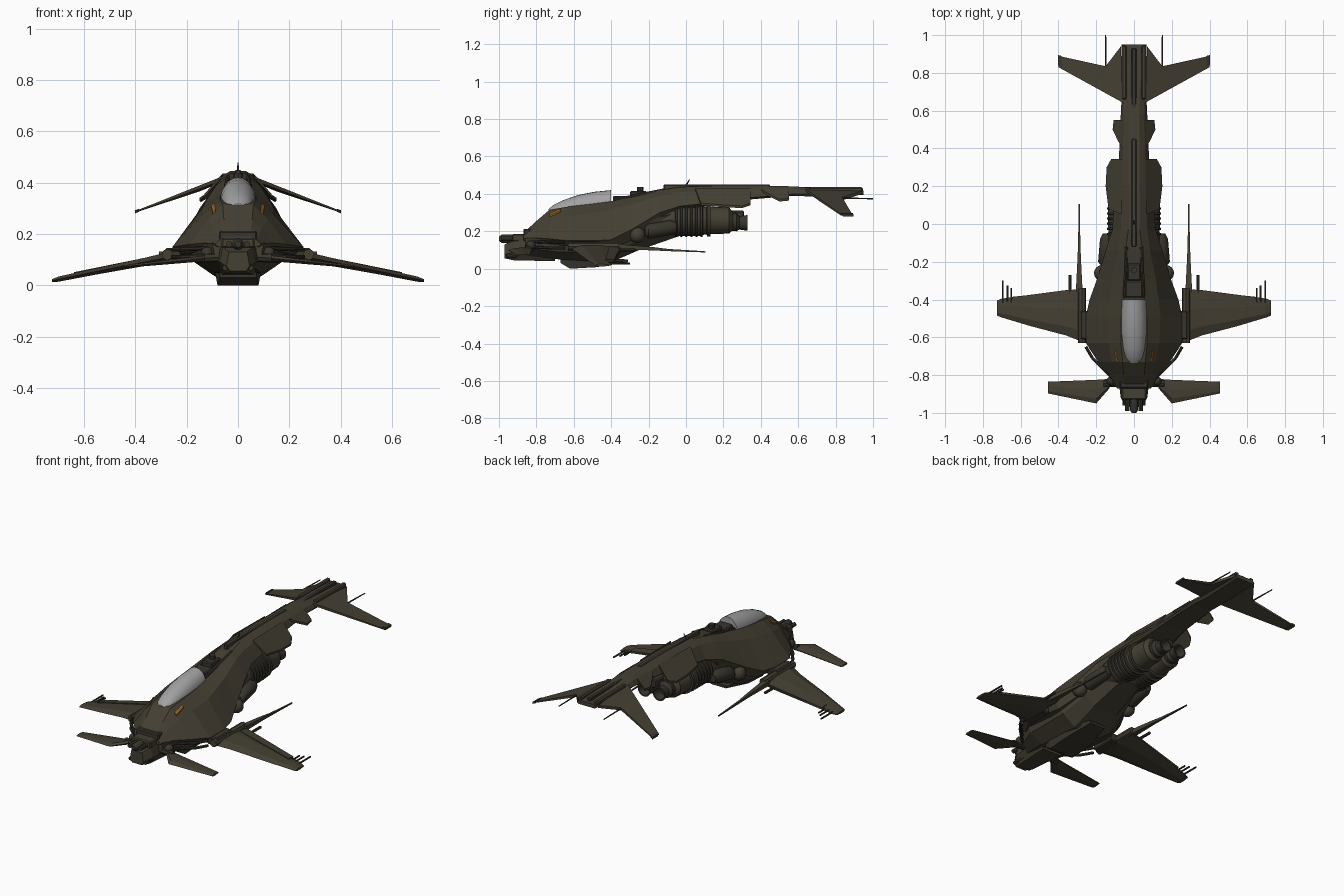
import bpy, bmesh, math
from mathutils import Vector


def mat(name, c):
    m = bpy.data.materials.new(name)
    m.diffuse_color = (*c, 1)
    return m


HULL = mat("olive_hull", (0.058, 0.050, 0.033))
DARK = mat("dark_metal", (0.040, 0.036, 0.027))
GLASS = mat("grey_glass", (0.36, 0.36, 0.36))
ORANGE = mat("orange_mark", (0.30, 0.12, 0.015))


def finish(name, bm, m, mirror=False, smooth=False):
    bmesh.ops.recalc_face_normals(bm, faces=bm.faces)
    me = bpy.data.meshes.new(name)
    bm.to_mesh(me)
    bm.free()
    me.materials.append(m)
    ob = bpy.data.objects.new(name, me)
    bpy.context.collection.objects.link(ob)
    if mirror:
        ob.modifiers.new("mirror", 'MIRROR')
    if smooth:
        bpy.context.view_layer.objects.active = ob
        bpy.ops.object.select_all(action='DESELECT')
        ob.select_set(True)
        bpy.ops.object.shade_smooth_by_angle(angle=math.radians(35))
    return ob


def loft(name, rings, m, mirror=False, smooth=False):
    """Skin a list of equal-length point rings and cap the ends."""
    bm = bmesh.new()
    vs = [[bm.verts.new(p) for p in r] for r in rings]
    n = len(vs[0])
    for a, b in zip(vs, vs[1:]):
        for i in range(n):
            bm.faces.new((a[i], a[(i + 1) % n], b[(i + 1) % n], b[i]))
    bm.faces.new(vs[0])
    bm.faces.new(vs[-1])
    return finish(name, bm, m, mirror, smooth)


def body(name, sections, m):
    """Symmetric fuselage loft from (y, half profile) sections."""
    return loft(name, [[(x, y, z) for x, z in p] + [(-x, y, z) for x, z in reversed(p)]
                       for y, p in sections], m)


def slab(name, pts, t, m=HULL, mirror=True):
    return loft(name, [[(x, y, z + t / 2) for x, y, z in pts],
                       [(x, y, z - t / 2) for x, y, z in pts]], m, mirror)


def tube(name, stations, m=HULL, mirror=False, n=20):
    """Turned part: stations are (x, y, z, radius) along y."""
    rings = [[(x + r * math.cos(2 * math.pi * i / n), y, z + r * math.sin(2 * math.pi * i / n))
              for i in range(n)] for x, y, z, r in stations]
    return loft(name, rings, m, mirror, True)


def rod(name, a, b, r0, r1=None, m=DARK, mirror=True, n=8):
    a, b = Vector(a), Vector(b)
    d = (b - a).normalized()
    u = d.orthogonal().normalized()
    v = d.cross(u)
    rings = [[p + r * (u * math.cos(2 * math.pi * i / n) + v * math.sin(2 * math.pi * i / n))
              for i in range(n)] for p, r in ((a, r0), (b, r0 if r1 is None else r1))]
    return loft(name, rings, m, mirror, True)


def box(name, lo, hi, m=HULL, mirror=False, bevel=0.006):
    (a, b, c), (d, e, f) = lo, hi
    ob = loft(name, [[(a, b, z), (d, b, z), (d, e, z), (a, e, z)] for z in (c, f)], m, mirror)
    bv = ob.modifiers.new("bevel", 'BEVEL')
    bv.width, bv.segments = bevel, 1
    return ob


def ball(name, c, r, m=HULL, mirror=False):
    bm = bmesh.new()
    bmesh.ops.create_uvsphere(bm, u_segments=16, v_segments=10, radius=r)
    bmesh.ops.translate(bm, verts=bm.verts, vec=c)
    return finish(name, bm, m, mirror, True)


def foil(name, st, m=HULL):
    """Wing from (x, y_lead, y_trail, z, thickness) stations."""
    rings = []
    for x, a, b, z, t in st:
        c = b - a
        rings.append([(x, a, z), (x, a + .2 * c, z + t / 2), (x, a + .6 * c, z + t / 2), (x, b, z + t * .12),
                      (x, b, z - t * .12), (x, a + .6 * c, z - t / 2), (x, a + .2 * c, z - t / 2)])
    return loft(name, rings, m, True)


# Armoured upper fuselage and tail boom
H = [(-.87, .05, .19, .075, .175, .09, .16, .15), (-.80, .055, .255, .09, .22, .13, .165, .14),
     (-.73, .06, .315, .115, .26, .19, .16, .13), (-.63, .07, .332, .135, .28, .255, .15, .12),
     (-.49, .07, .348, .14, .30, .255, .15, .11), (-.40, .065, .36, .13, .32, .235, .155, .11),
     (-.29, .05, .385, .115, .345, .195, .21, .15), (-.14, .045, .42, .085, .39, .15, .30, .26),
     (-.03, .03, .437, .07, .41, .115, .335, .32), (.20, .03, .446, .07, .42, .10, .36, .345),
     (.34, .03, .446, .06, .425, .08, .38, .37), (.58, .03, .440, .055, .425, .07, .40, .39),
     (.68, .03, .432, .055, .42, .065, .40, .385), (.95, .05, .418, .06, .412, .065, .402, .395)]
body("fuselage", [(s[0], [(s[1], s[2]), (s[3], s[4]), (s[5], s[6]), (s[5] * .85, s[7])]) for s in H], HULL)

# Lower hull, keel and belly skid
L = [(-.86, .10, .165, .09, .11, .06, .07), (-.68, .19, .15, .17, .09, .09, .05),
     (-.40, .20, .15, .17, .09, .09, .035), (-.25, .17, .24, .14, .15, .08, .10), (-.02, .11, .31, .10, .24, .06, .18)]
body("lower_hull", [(y, [(a, b), (c, d), (e, f)]) for y, a, b, c, d, e, f in L], HULL)
body("belly_skid", [(-.67, [(.07, .05), (.07, .03)]), (-.62, [(.09, .055), (.08, 0)]),
                    (-.48, [(.09, .055), (.08, .008)]), (-.31, [(.06, .05), (.05, .035)])], DARK)

# Canopy
rings = []
for y, w, z0, z1 in [(-.735, .022, .305, .318), (-.71, .045, .31, .340), (-.66, .058, .315, .365),
                     (-.58, .067, .325, .393), (-.49, .069, .335, .411), (-.40, .064, .345, .42)]:
    rings.append([(w * math.cos(math.pi * i / 12), y, z0 + (z1 - z0) * math.sin(math.pi * i / 12)) for i in range(13)])
loft("canopy", rings, GLASS, False, True)

# Machinery behind the canopy, spine and aerial
box("rear_deck", (-.045, -.39, .34), (.045, -.30, .39), DARK)
box("deck_block", (-.035, -.30, .37), (.035, -.21, .415), DARK)
rod("deck_post", (0, -.245, .40), (0, -.245, .437), .018, m=DARK, mirror=False)
rod("deck_pipe", (.05, -.39, .365), (.04, -.12, .42), .009)
box("spine_ridge", (-.012, -.12, .42), (.012, .45, .450), HULL, False, .004)
rod("aerial", (0, -.01, .43), (0, .02, .478), .006, .002, mirror=False)

# Orange markings on the nose flanks
slab("nose_mark", [(.087, -.73, .292), (.099, -.73, .281), (.104, -.67, .307), (.092, -.67, .318)], .008, ORANGE)

# Twin engines with ribs and nozzles
tube("engine", [(.055, -.27, .25, .05), (.055, -.22, .25, .08), (.055, .08, .258, .082),
                (.055, .10, .258, .075), (.055, .23, .258, .07), (.055, .25, .255, .05)], HULL, True)
for i in range(6):
    y = -.06 + i * .027
    tube("engine_rib", [(.055, y, .258, .078), (.055, y + .003, .258, .089),
                        (.055, y + .012, .258, .089), (.055, y + .015, .258, .078)], DARK, True)
tube("engine_collar", [(.055, .11, .258, .07), (.055, .112, .258, .086), (.055, .13, .258, .086), (.055, .132, .258, .07)], DARK, True)
tube("nozzle", [(.05, .23, .25, .045), (.05, .27, .25, .05), (.05, .285, .245, .036), (.05, .33, .245, .042),
                (.05, .33, .245, .034), (.05, .28, .245, .026)], DARK, True)
box("nozzle_strut", (-.02, .2, .26), (.02, .31, .31), DARK)
ball("intake_ball", (.17, -.26, .18), .042, HULL, True)
tube("side_tank", [(.15, -.22, .2, .025), (.15, -.2, .2, .04), (.14, -.08, .22, .04), (.14, -.05, .22, .025)], DARK, True)

# Cowl plates over the engines and boom
slab("engine_cowl", [(.065, .05, .425), (.135, .08, .345), (.15, .20, .335), (.145, .30, .33), (.12, .345, .345), (.06, .345, .425)], .012)
slab("boom_cowl", [(.06, .40, .42), (.085, .44, .395), (.113, .50, .365), (.108, .55, .37), (.06, .55, .42)], .012)

# Main wings, flaps and root joints
foil("main_wing", [(.27, -.625, -.345, .11, .04), (.36, -.59, -.35, .092, .032),
                   (.55, -.54, -.375, .055, .025), (.70, -.495, -.395, .024, .02), (.725, -.485, -.405, .018, .012)])
slab("wing_flap", [(.30, -.41, .116), (.64, -.43, .047), (.64, -.385, .043), (.30, -.35, .110)], .008)
box("wing_root_joint", (.22, -.61, .095), (.285, -.46, .145), DARK, True)
rod("wing_pivot", (.275, -.63, .12), (.275, -.34, .12), .022, m=HULL)
loft("wing_spike", [[(.29 - w, y, z - h), (.29 + w, y, z - h), (.29 + w, y, z + h), (.29 - w, y, z + h)]
                    for y, w, h, z in [(-.36, .018, .014, .117), (-.18, .009, .009, .107), (-.1, .006, .006, .1), (.105, .003, .003, .09)]], HULL, True)
for x, y in ((.65, -.34), (.67, -.325), (.695, -.30)):
    rod("tip_barrel", (x, -.43, .032 - (x - .67) * .2), (x, y, .032 - (x - .67) * .2), .005)
rod("wing_gun", (.34, -.40, .10), (.34, -.27, .10), .008)

# Canards with control struts
foil("canard", [(.13, -.87, -.82, .105, .022), (.20, -.95, -.825, .098, .02), (.455, -.897, -.835, .072, .01)])
rod("canard_axle", (.05, -.845, .11), (.16, -.845, .105), .018)
for dz in (0, .03):
    rod("control_strut", (.255, -.65, .11 + dz), (.22, -.71, .11 + dz), .008)
    rod("control_strut_front", (.22, -.71, .11 + dz), (.11, -.82, .115 + dz), .008)
ball("canard_joint", (.12, -.83, .125), .025, DARK, True)

# Nose turret, gun cluster and sensor
body("nose_turret", [(-.97, [(.035, .13), (.045, .075), (.03, .055)]), (-.92, [(.06, .15), (.07, .09), (.045, .045)]),
                     (-.70, [(.09, .155), (.10, .09), (.06, .04)])], HULL)
box("nose_housing", (-.065, -.93, .145), (.065, -.82, .185), HULL)
box("nose_brow", (-.075, -.87, .165), (.075, -.80, .212), DARK)
tube("nose_cap", [(0, -1, .16, .012), (0, -.985, .16, .022), (0, -.92, .16, .022)], DARK)
rod("nose_gun", (.035, -.99, .16), (.035, -.85, .16), .012)
rod("chin_gun", (.05, -.96, .068), (.05, -.80, .068), .011)
ball("nose_sensor", (0, -.94, .12), .024, DARK)

# Tail wings, tail ribs and trailing aerials
loft("tail_wing", [[(.055, .64, .42 + s), (.40, .83, .287 + s * .4), (.40, .89, .287 + s * .4),
                    (.15, .835, .375 + s), (.07, .94, .408 + s)] for s in (-.009, .007)], HULL, True)
slab("tail_wing_tip", [(.385, .83, .293), (.402, .84, .286), (.402, .895, .286), (.385, .89, .293)], .012, DARK)
box("tail_rib", (.04, .66, .41), (.065, .945, .436), HULL, True)
box("tail_centre_rib", (-.012, .60, .41), (.012, .93, .437), DARK, False, .004)
rod("tail_aerial", (.15, .80, .378), (.15, 1.0, .374), .005, .003)
